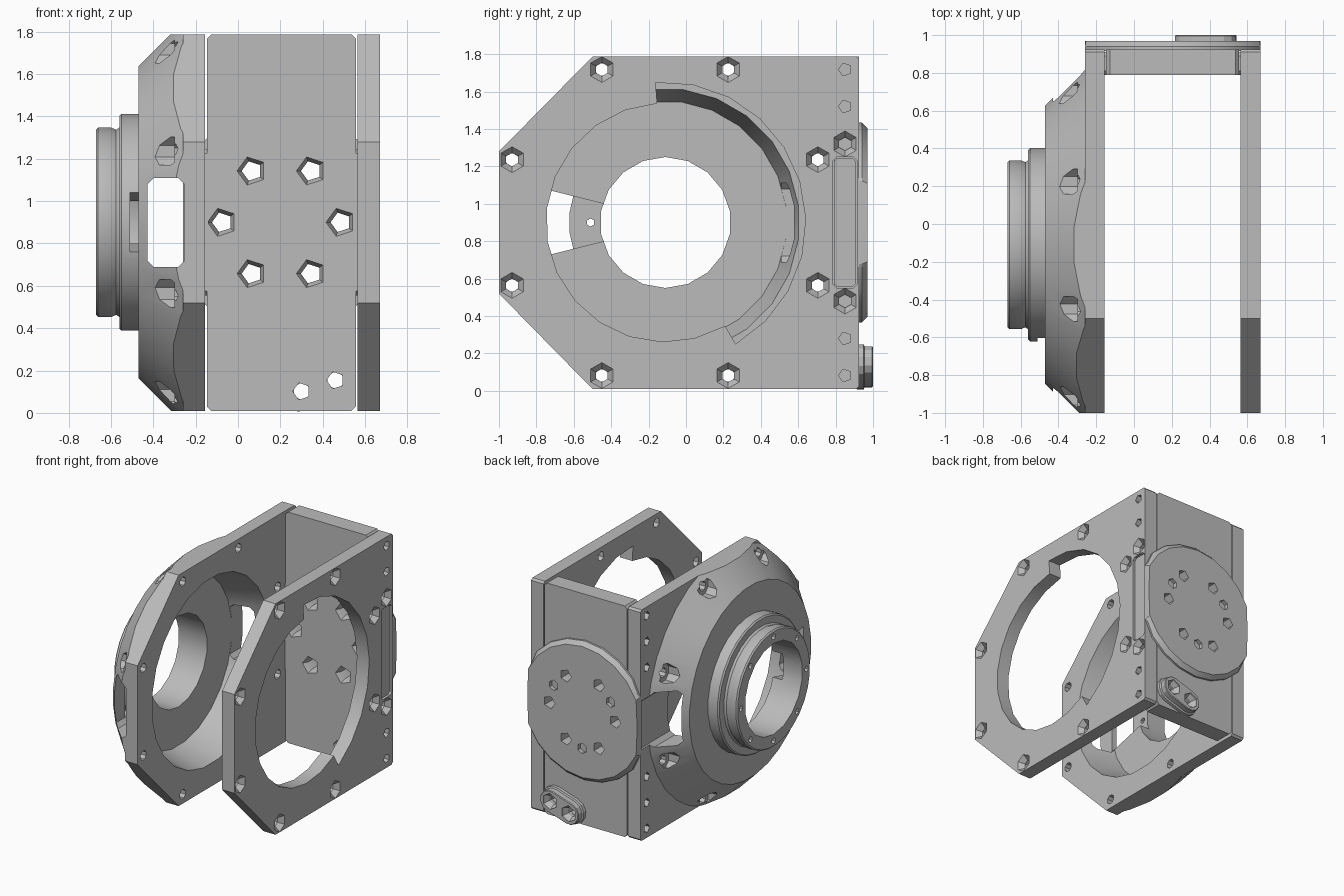
import bpy, bmesh, math

cube = bpy.data.objects.get("Cube")
if cube:
    bpy.data.objects.remove(cube, do_unlink=True)

metal = bpy.data.materials.new("plain_grey")
metal.use_nodes = True
GREY = (0.5, 0.5, 0.5, 1)
metal.diffuse_color = GREY
metal.node_tree.nodes["Principled BSDF"].inputs["Base Color"].default_value = GREY

CY, CZ = -0.11, 0.9          # main bore centre in the side plane
HX = 0.205                   # rear disc centre in x
BOTTOM, TOP, BACK = 0.01, 1.787, 0.925


def loft(name, axis, rings):
    """Solid through rings of (t, points); points lie across the axis."""
    bm = bmesh.new()
    loops = []
    for t, pts in rings:
        loops.append([bm.verts.new((t, u, v) if axis == "x" else (u, t, v)) for u, v in pts])
    for a, b in zip(loops, loops[1:]):
        for i in range(len(a)):
            j = (i + 1) % len(a)
            bm.faces.new((a[i], a[j], b[j], b[i]))
    bm.faces.new(loops[0])
    bm.faces.new(loops[-1])
    bmesh.ops.recalc_face_normals(bm, faces=bm.faces)
    mesh = bpy.data.meshes.new(name)
    bm.to_mesh(mesh)
    bm.free()
    mesh.materials.append(metal)
    ob = bpy.data.objects.new(name, mesh)
    bpy.context.collection.objects.link(ob)
    return ob


def circle(u, v, r, n):
    return [(u + r * math.cos(2 * math.pi * (i + 0.5) / n),
             v + r * math.sin(2 * math.pi * (i + 0.5) / n)) for i in range(n)]


def turned(name, axis, centre, profile, n):
    return loft(name, axis, [(t, circle(*centre, r, n)) for t, r in profile])


def prism(name, axis, pts, a, b):
    return loft(name, axis, [(a, pts), (b, pts)])


def rect(u0, u1, v0, v1, c=0.02):
    return [(u0 + c, v0), (u1 - c, v0), (u1, v0 + c), (u1, v1 - c),
            (u1 - c, v1), (u0 + c, v1), (u0, v1 - c), (u0, v0 + c)]


def combine(ob, tool, operation="DIFFERENCE"):
    tool.hide_render = True
    mod = ob.modifiers.new("bool", "BOOLEAN")
    mod.operation, mod.solver, mod.object = operation, "EXACT", tool
    bpy.context.view_layer.objects.active = ob
    bpy.ops.object.modifier_apply(modifier=mod.name)
    bpy.data.objects.remove(tool, do_unlink=True)


def drill(ob, axis, centre, profile, n=6):
    combine(ob, turned("drill", axis, centre, profile, n))


# Side plate outline shared by both cheeks
outline = [(-0.5, BOTTOM), (BACK - 0.015, BOTTOM), (BACK, BOTTOM + 0.015), (BACK, TOP - 0.015),
           (BACK - 0.015, TOP), (-0.5, TOP), (-1.0, 1.28), (-1.0, 0.52)]
mirrored = lambda pts: pts + [(y, 2 * CZ - z) for y, z in pts]
bolts = mirrored([(-0.45, 1.718), (0.225, 1.718), (-0.93, 1.236), (0.705, 1.236)])
pins = mirrored([(0.85, 1.718), (0.85, 1.52)])
rear_bolts = mirrored([(0.85, 1.32)])

# Open cheek plate with a two-radius opening
plate = prism("open_side_plate", "x", outline, 0.565, 0.67)
opening = []
for a0, a1, r, steps in ((-60, 94, 0.75, 10), (94, 300, 0.638, 13)):
    for i in range(steps + 1):
        a = math.radians(a0 + (a1 - a0) * i / steps)
        opening.append((CY + r * math.cos(a), CZ + r * math.sin(a)))
combine(plate, prism("opening", "x", opening, 0.4, 0.8))
combine(plate, prism("slot", "x", rect(0.785, 0.915, 0.55, 1.25), 0.4, 0.8))
for c in bolts:
    drill(plate, "x", c, [(0.5, 0.036), (0.63, 0.036), (0.671, 0.07), (0.72, 0.07)])
for c in rear_bolts:
    drill(plate, "x", c, [(0.6, 0.036), (0.63, 0.036), (0.671, 0.07), (0.72, 0.07)])
for c in pins:
    drill(plate, "x", c, [(0.6, 0.035), (0.72, 0.035)], 5)

# Domed housing: outline trimmed by a cone, then stepped collar
housing = prism("domed_housing", "x", outline, -0.47, -0.155)
combine(housing, turned("cone", "x", (CY, CZ),
                        [(0.0, 1.8), (-0.26, 1.8), (-0.26, 0.95), (-0.5, 0.71)], 32), "INTERSECT")
combine(housing, turned("collar", "x", (CY, CZ),
                        [(-0.45, 0.515), (-0.55, 0.515), (-0.56, 0.505), (-0.56, 0.45),
                         (-0.575, 0.44), (-0.6, 0.45), (-0.66, 0.45), (-0.67, 0.44)], 28), "UNION")
# Inner recess, bore, radial slot and side windows
combine(housing, turned("recess", "x", (CY, CZ), [(-0.1, 0.73), (-0.43, 0.65)], 24))
combine(housing, turned("bore", "x", (CY, CZ), [(-0.3, 0.35), (-0.8, 0.35)], 18))
combine(housing, prism("radial_slot", "x", [(-0.4, 0.81), (-0.4, 0.99), (-0.76, 1.08), (-0.76, 0.72)],
                       -0.51, -0.35))
combine(housing, prism("window", "y", rect(-0.428, -0.252, 0.69, 1.11, 0.03), -1.2, 1.2))
for c in bolts:
    drill(housing, "x", c, [(-0.8, 0.072), (-0.3, 0.072), (-0.3, 0.036), (0, 0.036)], 8)
for c in pins + rear_bolts:
    drill(housing, "x", c, [(-0.4, 0.035), (-0.2, 0.035)], 5)
for i in range(8):
    a = math.pi * i / 4
    c = (CY + 0.4 * math.cos(a), CZ + 0.4 * math.sin(a))
    drill(housing, "x", c, [(-0.8, 0.022), (-0.45 if i == 4 else -0.62, 0.022)])

# Rear web joining the cheeks, with tenons locking into them
web = prism("rear_web", "y", rect(-0.147, 0.557, BOTTOM, TOP), 0.79, BACK)
tenons = [prism("tenon_" + side, "x", rect(0.79, 0.91, 0.555, 1.245), a, b)
          for side, a, b in (("left", 0.55, 0.655), ("right", -0.16, -0.14))]

# Rear disc trimmed flush with the cheeks
disc_ring = lambda r: [(min(max(x, -0.26), 0.67), z) for x, z in circle(HX, CZ, r, 22)]
disc = loft("rear_disc", "y", [(0.915, disc_ring(0.535)), (0.94, disc_ring(0.535)), (0.97, disc_ring(0.505))])
for i in range(6):
    a = math.pi * i / 3
    c = (HX + 0.28 * math.cos(a), CZ + 0.28 * math.sin(a))
    drill(web, "y", c, [(0.7, 0.07), (0.789, 0.07), (0.83, 0.048), (1.1, 0.048)], 5)
    drill(disc, "y", c, [(0.8, 0.048), (1.1, 0.048)], 5)
for deg in (30, 150, 270):
    a = math.radians(deg)
    drill(disc, "y", (HX + 0.28 * math.cos(a), CZ + 0.28 * math.sin(a)), [(0.94, 0.04), (1.1, 0.04)])

# Tilted connector boss with two bolt holes
ENDS = ((0.30, 0.102), (0.46, 0.154))
TILT = math.atan2(ENDS[1][1] - ENDS[0][1], ENDS[1][0] - ENDS[0][0])


def stadium(r):
    pts = []
    for (x, z), start in ((ENDS[1], -math.pi / 2), (ENDS[0], math.pi / 2)):
        for i in range(7):
            a = TILT + start + math.pi * i / 6
            pts.append((x + r * math.cos(a), z + r * math.sin(a)))
    return pts


boss = loft("connector_boss", "y", [(0.915, stadium(0.097)), (0.95, stadium(0.097)),
                                    (0.955, stadium(0.085)), (0.995, stadium(0.085)), (1.0, stadium(0.08))])
for c in ENDS:
    drill(boss, "y", c, [(0.85, 0.042), (0.955, 0.042), (0.985, 0.062), (1.1, 0.062)])
    drill(web, "y", c, [(0.7, 0.042), (1.1, 0.042)], 5)

# Smooth the round walls, keep machined edges crisp
for ob in [plate, housing, web, disc, boss] + tenons:
    bpy.ops.object.select_all(action="DESELECT")
    ob.select_set(True)
    bpy.context.view_layer.objects.active = ob
    bpy.ops.object.shade_smooth_by_angle(angle=math.radians(25))
